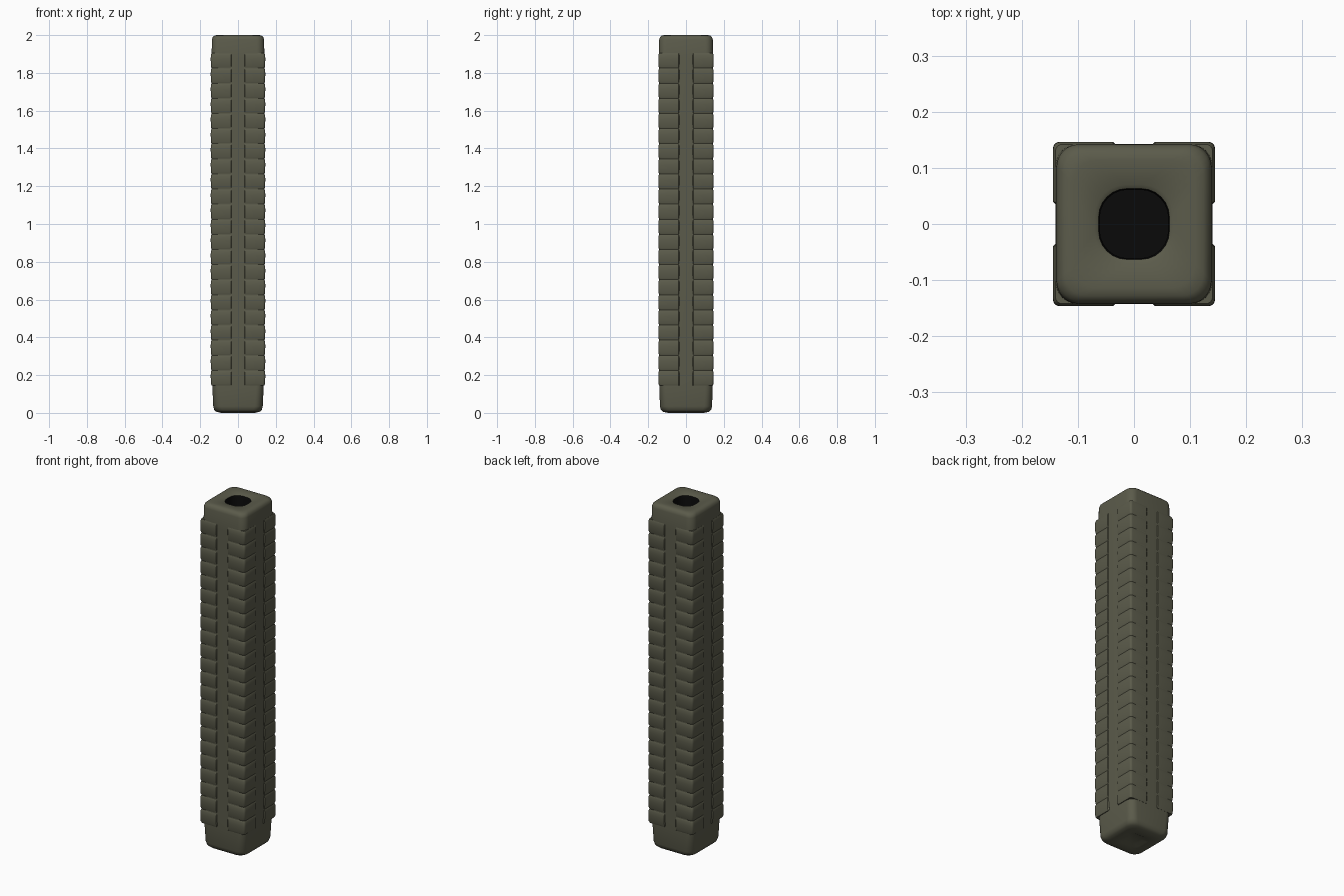
import bpy, bmesh, math

if "Cube" in bpy.data.objects:
    bpy.data.objects.remove(bpy.data.objects["Cube"])


def material(name, col):
    m = bpy.data.materials.new(name)
    m.diffuse_color = (*col, 1)
    m.use_nodes = True
    m.node_tree.nodes["Principled BSDF"].inputs["Base Color"].default_value = m.diffuse_color
    return m


OLIVE = material("dark olive", (0.105, 0.105, 0.07))
BLACK = material("bore black", (0.003, 0.003, 0.003))


def rounded_square(hx, hy, r, seg=6):
    """Outline of a rounded rectangle, counter-clockwise."""
    pts = []
    for k, (sx, sy) in enumerate([(1, 1), (-1, 1), (-1, -1), (1, -1)]):
        for i in range(seg + 1):
            a = math.pi / 2 * (k + i / seg)
            pts.append((sx * (hx - r) + r * math.cos(a), sy * (hy - r) + r * math.sin(a)))
    return pts


def loft(name, rings, mats, rule=None):
    """Skin a list of (outline, z) rings and close both ends."""
    bm = bmesh.new()
    loops = [[bm.verts.new((x, y, z)) for x, y in outline] for outline, z in rings]
    n = len(loops[0])
    for i, (a, b) in enumerate(zip(loops, loops[1:])):
        for j in range(n):
            k = (j + 1) % n
            f = bm.faces.new((a[j], a[k], b[k], b[j]))
            f.material_index = rule(i) if rule else 0
    bm.faces.new(list(reversed(loops[0])))
    f = bm.faces.new(loops[-1])
    f.material_index = rule(len(rings)) if rule else 0
    bmesh.ops.recalc_face_normals(bm, faces=bm.faces)
    me = bpy.data.meshes.new(name)
    bm.to_mesh(me)
    bm.free()
    for m in mats:
        me.materials.append(m)
    ob = bpy.data.objects.new(name, me)
    bpy.context.collection.objects.link(ob)
    bpy.ops.object.select_all(action='DESELECT')
    ob.select_set(True)
    bpy.context.view_layer.objects.active = ob
    bpy.ops.object.shade_smooth_by_angle(angle=math.radians(40))
    return ob


# Hollow core: dimpled base, straight walls, rounded top rim, dark bore
core = [
    (0.040, 0.040, 0.025, 0.012), (0.058, 0.058, 0.03, 0.003), (0.090, 0.095, 0.04, 0.0),
    (0.115, 0.122, 0.045, 0.006), (0.126, 0.133, 0.045, 0.016), (0.131, 0.138, 0.042, 0.035),
    (0.136, 0.141, 0.040, 0.14), (0.140, 0.143, 0.040, 0.20), (0.140, 0.143, 0.040, 1.88),
    (0.138, 0.142, 0.040, 1.975), (0.134, 0.138, 0.040, 1.989), (0.124, 0.128, 0.040, 1.998),
    (0.110, 0.114, 0.045, 2.0), (0.070, 0.070, 0.055, 1.997), (0.063, 0.063, 0.050, 1.992),
    (0.061, 0.061, 0.050, 1.975), (0.061, 0.061, 0.050, 0.10),
]
rings = [(rounded_square(hx, hy, r), z) for hx, hy, r, z in core]
loft("tube_core", rings, [OLIVE, BLACK], lambda i: 1 if i >= 14 else 0)


def corner_outline(sx, sy, d):
    """L-shaped section hugging one corner; d shifts the outer skin."""
    o, s, t = 0.1455 + d, 0.033, 0.125
    r, c = 0.012, 0.006
    pts = [(t, s), (o - c, s), (o, s + c)]
    for i in range(5):
        a = math.pi / 2 * i / 4
        pts.append((o - r + r * math.cos(a), o - r + r * math.sin(a)))
    pts += [(s + c, o), (s, o - c), (s, t), (t - 0.015, t - 0.015)]
    return [(sx * (x - 0.0015), sy * (y + 0.0005)) for x, y in pts]


# Four toothed corner guards, each tooth separated by a shallow groove
Z0, Z1, TEETH = 0.145, 1.905, 22
STEP = (Z1 - Z0) / TEETH
TOOTH = [(0.0, -0.004), (0.12, -0.0005), (0.6, 0.0005), (0.86, 0.0), (0.95, -0.0025)]
for side, sx, sy in [("front_left", -1, -1), ("front_right", 1, -1),
                     ("back_left", -1, 1), ("back_right", 1, 1)]:
    rings = [(corner_outline(sx, sy, d), Z0 + STEP * (i + u))
             for i in range(TEETH) for u, d in TOOTH]
    rings.append((corner_outline(sx, sy, -0.004), Z1))
    loft("corner_guard_" + side, rings, [OLIVE])
